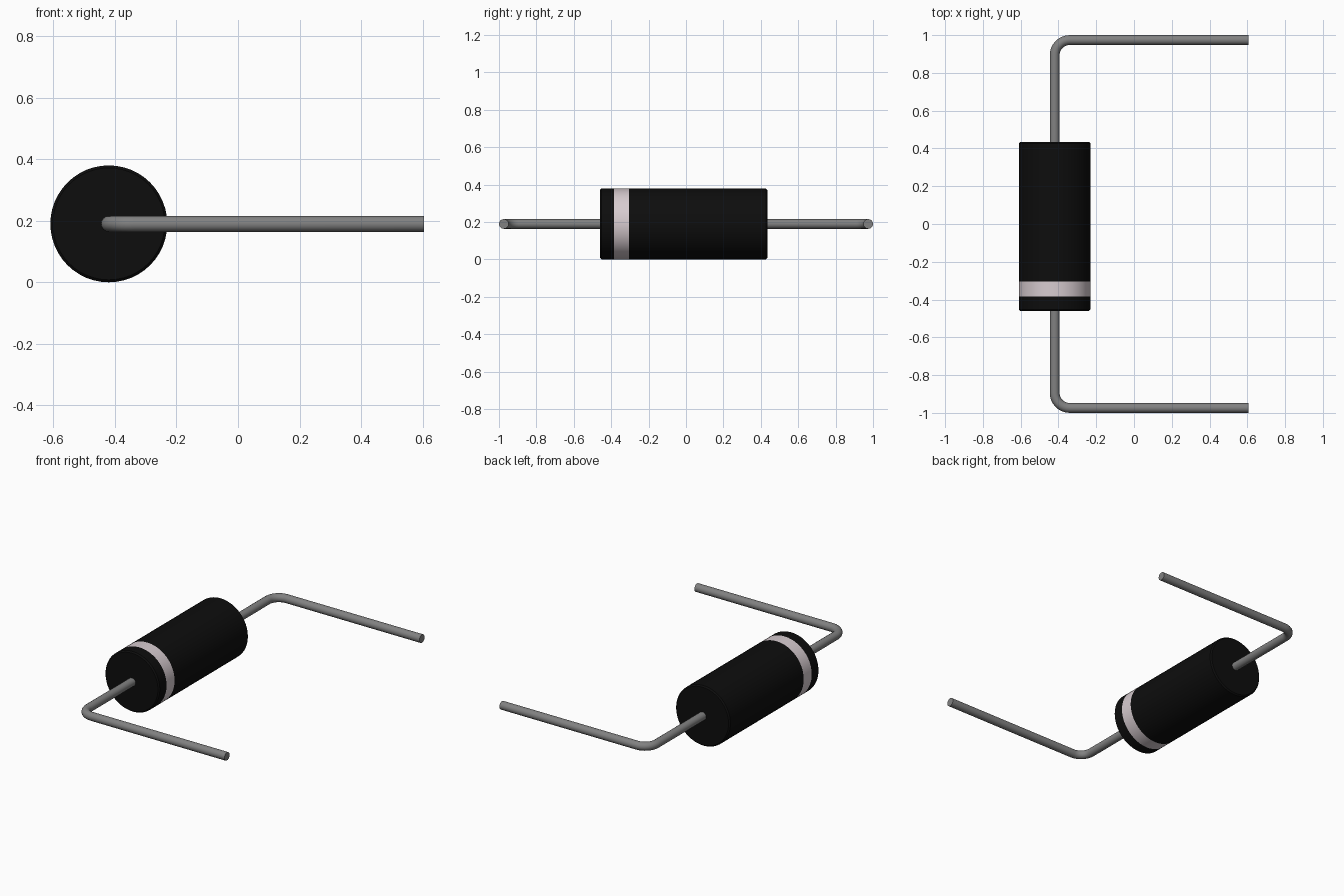
import bpy, bmesh, math
from mathutils import Vector, Matrix

if "Cube" in bpy.data.objects:
    bpy.data.objects.remove(bpy.data.objects["Cube"], do_unlink=True)

AXIS_X, AXIS_Z = -0.42, 0.19      # centre line of the body
BODY_R, WIRE_R = 0.19, 0.026
BAND = (-0.385, -0.305)           # extent of the painted ring along y


def material(name, rgb, rough=0.5):
    m = bpy.data.materials.new(name)
    m.use_nodes = True
    m.diffuse_color = (*rgb, 1)
    bsdf = m.node_tree.nodes["Principled BSDF"]
    bsdf.inputs["Base Color"].default_value = (*rgb, 1)
    bsdf.inputs["Roughness"].default_value = rough
    return m


black = material("black epoxy", (0.004, 0.004, 0.004))
pale = material("pale ring paint", (0.68, 0.60, 0.63))
metal = material("grey wire", (0.22, 0.22, 0.22))


def smooth(obj):
    bpy.ops.object.select_all(action="DESELECT")
    obj.select_set(True)
    bpy.context.view_layer.objects.active = obj
    bpy.ops.object.shade_smooth_by_angle(angle=math.radians(40))


# Body: a turned cylinder with slightly chamfered ends and a painted ring
def make_body():
    front, back, cham = -0.46, 0.435, 0.008
    profile = [(0, front), (BODY_R - cham, front), (BODY_R, front + cham),
               (BODY_R, BAND[0]), (BODY_R, BAND[1]),
               (BODY_R, back - cham), (BODY_R - cham, back), (0, back)]
    bm = bmesh.new()
    verts = [bm.verts.new((r, y, 0)) for r, y in profile]
    edges = [bm.edges.new(pair) for pair in zip(verts, verts[1:])]
    bmesh.ops.spin(bm, geom=verts + edges, cent=(0, 0, 0), axis=(0, 1, 0),
                   angle=math.tau, steps=48)
    bmesh.ops.remove_doubles(bm, verts=bm.verts, dist=0.0005)
    bmesh.ops.recalc_face_normals(bm, faces=bm.faces)
    for f in bm.faces:
        f.material_index = int(BAND[0] < f.calc_center_median().y < BAND[1])
    mesh = bpy.data.meshes.new("body")
    bm.to_mesh(mesh)
    bm.free()
    mesh.materials.append(black)
    mesh.materials.append(pale)
    obj = bpy.data.objects.new("body", mesh)
    obj.location = (AXIS_X, 0, AXIS_Z)
    bpy.context.collection.objects.link(obj)
    smooth(obj)


# Lead: a round wire leaving the body end and bending towards +x
def make_lead(name, side):
    far, bend, steps, sides = 1 - WIRE_R, 0.08, 8, 16
    centre = Vector((AXIS_X + bend, far - bend, AXIS_Z))
    path = [(Vector((AXIS_X, 0.4, AXIS_Z)), 0)]
    for i in range(steps + 1):
        a = math.pi / 2 * i / steps
        path.append((centre + bend * Vector((-math.cos(a), math.sin(a), 0)), a))
    path.append((Vector((0.605, far, AXIS_Z)), math.pi / 2))

    bm = bmesh.new()
    rings = []
    for point, turn in path:
        across = Matrix.Rotation(-turn, 3, "Z") @ Vector((1, 0, 0))
        ring = []
        for k in range(sides):
            t = math.tau * k / sides
            p = point + WIRE_R * (across * math.cos(t) + Vector((0, 0, math.sin(t))))
            ring.append(bm.verts.new((p.x, p.y * side, p.z)))
        rings.append(ring)
    for a, b in zip(rings, rings[1:]):
        for k in range(sides):
            n = (k + 1) % sides
            bm.faces.new((a[k], a[n], b[n], b[k]))
    bm.faces.new(rings[0])
    bm.faces.new(rings[-1])
    bmesh.ops.recalc_face_normals(bm, faces=bm.faces)
    mesh = bpy.data.meshes.new(name)
    bm.to_mesh(mesh)
    bm.free()
    mesh.materials.append(metal)
    obj = bpy.data.objects.new(name, mesh)
    bpy.context.collection.objects.link(obj)
    smooth(obj)


make_body()
make_lead("front_lead", -1)
make_lead("back_lead", 1)
